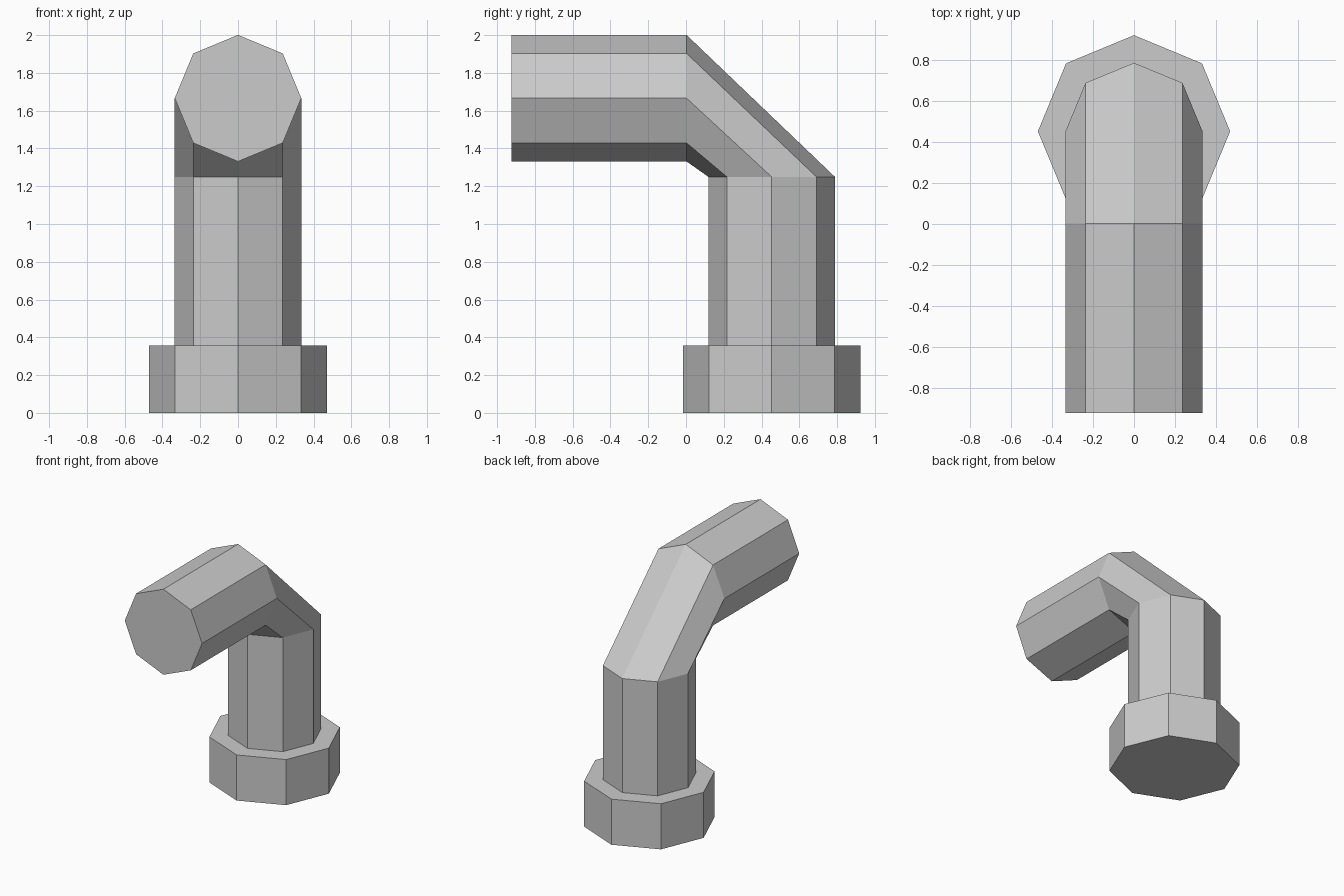
import bpy, bmesh
from math import sin, cos, tau
from mathutils import Vector

if "Cube" in bpy.data.objects:
    bpy.data.objects.remove(bpy.data.objects["Cube"])

SIDES = 8
PIPE_R, COLLAR_R = 0.335, 0.47
AXIS_Y, AXIS_Z = 0.453, 1.666   # centre lines of the upright and the spout
COLLAR_TOP = 0.357


def ring(center, up, radius):
    """Octagon spanned by the x axis and the given second axis."""
    c, u = Vector(center), Vector(up)
    return [c + radius * (Vector((1, 0, 0)) * cos(tau * i / SIDES) + u * sin(tau * i / SIDES))
            for i in range(SIDES)]


def skin(name, rings, cap_start=True):
    """Bridge successive octagons into a flat-shaded tube."""
    bm = bmesh.new()
    loops = [[bm.verts.new(p) for p in r] for r in rings]
    for a, b in zip(loops, loops[1:]):
        for i in range(SIDES):
            j = (i + 1) % SIDES
            bm.faces.new((a[i], a[j], b[j], b[i]))
    if cap_start:
        bm.faces.new(loops[0])
    bmesh.ops.recalc_face_normals(bm, faces=bm.faces)
    mesh = bpy.data.meshes.new(name)
    bm.to_mesh(mesh)
    bm.free()
    obj = bpy.data.objects.new(name, mesh)
    bpy.context.collection.objects.link(obj)
    return obj


Y, Z = (0, 1, 0), (0, 0, 1)

# Bent pipe: closed spout end, slanted elbow, upright
skin("bent_pipe", [
    ring((0, -0.923, AXIS_Z), Z, PIPE_R),
    ring((0, 0.003, AXIS_Z), Z, PIPE_R),
    ring((0, AXIS_Y, 1.25), Y, PIPE_R),
    ring((0, AXIS_Y, COLLAR_TOP), Y, PIPE_R),
])

# Base collar: closed underside, wall, flat rim up to the pipe
skin("base_collar", [
    ring((0, AXIS_Y, 0), Y, COLLAR_R),
    ring((0, AXIS_Y, COLLAR_TOP), Y, COLLAR_R),
    ring((0, AXIS_Y, COLLAR_TOP), Y, PIPE_R),
])
